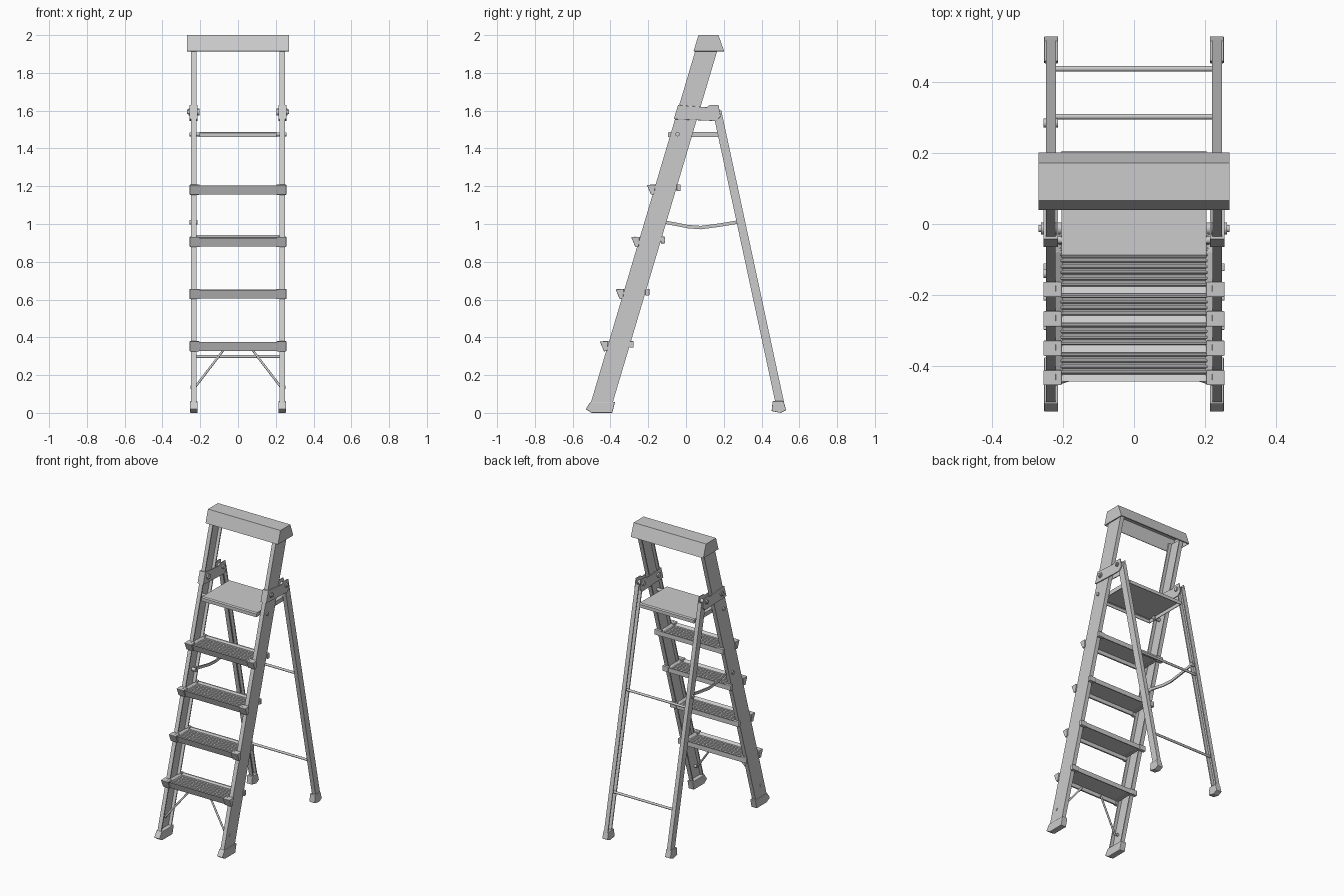
import bpy, bmesh
from mathutils import Vector

if "Cube" in bpy.data.objects:
    bpy.data.objects.remove(bpy.data.objects["Cube"])

RAKE, REAR = 0.297, 0.215          # slope of the rails and rear legs (dy/dz)


def finish(name, bm):
    bmesh.ops.recalc_face_normals(bm, faces=bm.faces)
    me = bpy.data.meshes.new(name)
    bm.to_mesh(me)
    bm.free()
    ob = bpy.data.objects.new(name, me)
    bpy.context.collection.objects.link(ob)
    return ob


def loft(name, a, b):
    """Solid between two matching point loops."""
    bm = bmesh.new()
    va, vb = [bm.verts.new(p) for p in a], [bm.verts.new(p) for p in b]
    bm.faces.new(va)
    bm.faces.new(vb)
    n = len(a)
    for i in range(n):
        j = (i + 1) % n
        bm.faces.new((va[i], va[j], vb[j], vb[i]))
    return finish(name, bm)


def prism(name, yz, x0, x1):
    return loft(name, [(x0, y, z) for y, z in yz], [(x1, y, z) for y, z in yz])


def box(name, x0, x1, y0, y1, z0, z1):
    return prism(name, [(y0, z0), (y1, z0), (y1, z1), (y0, z1)], x0, x1)


def shell(ob, t):
    """Open the underside and give the skin a thickness."""
    bm = bmesh.new()
    bm.from_mesh(ob.data)
    low = min(bm.faces, key=lambda f: f.calc_center_median().z)
    bmesh.ops.delete(bm, geom=[low], context='FACES_ONLY')
    bm.to_mesh(ob.data)
    bm.free()
    m = ob.modifiers.new("wall", 'SOLIDIFY')
    m.thickness, m.offset = t, -1


def bevel(ob, w, n=2):
    m = ob.modifiers.new("bevel", 'BEVEL')
    m.width, m.segments, m.limit_method = w, n, 'ANGLE'


def rod(name, p, q, r, sides=14):
    p, q = Vector(p), Vector(q)
    bm = bmesh.new()
    bmesh.ops.create_cone(bm, cap_ends=True, segments=sides, radius1=r, radius2=r, depth=(q - p).length)
    rot = Vector((0, 0, 1)).rotation_difference(q - p).to_matrix().to_4x4()
    rot.translation = (p + q) / 2
    bm.transform(rot)
    for f in bm.faces:
        f.smooth = len(f.verts) == 4
    return finish(name, bm)


def channel(name, s, y0, y1, z0, z1, slope, depth, t):
    """Sloped C-channel that opens towards the centre; y0, y1 are at z = 0."""
    xo, xi = s * 0.248, s * (0.248 - depth)
    sec = [(xi, y0), (xo, y0), (xo, y1), (xi, y1), (xi, y1 - t),
           (xo - s * 0.006, y1 - t), (xo - s * 0.006, y0 + t), (xi, y0 + t)]
    return loft(name, [(x, y + slope * z0, z0) for x, y in sec],
                [(x, y + slope * z1, z1) for x, y in sec])


# top cap
cap = prism("top_cap", [(0.04, 1.915), (0.066, 2.0), (0.172, 2.0), (0.202, 1.915)], -0.27, 0.27)
shell(cap, 0.008)

for s, side in ((-1, "left"), (1, "right")):
    # rails and rear legs
    channel(side + "_front_rail", s, -0.52, -0.404, 0.02, 1.96, RAKE, 0.027, 0.008)
    loft_top = 1.6
    channel(side + "_rear_leg", s, -0.527 + 1.012, 0.531, 0.02, loft_top, -REAR, 0.028, 0.007)
    # feet
    f = prism(side + "_front_foot", [(-0.531, 0.02), (-0.5, 0.0), (-0.39, 0.0), (-0.376, 0.058), (-0.506, 0.058)],
              s * 0.214, s * 0.254)
    bevel(f, 0.003)
    f = prism(side + "_rear_foot", [(0.453, 0.01), (0.5, 0.0), (0.53, 0.014), (0.517, 0.062), (0.459, 0.062)],
              s * 0.214, s * 0.254)
    bevel(f, 0.003)
    # hinge bracket: outer plate, inner plate and front wrap
    plate = [(-0.065, 1.555), (0.16, 1.545), (0.184, 1.57), (0.172, 1.63),
             (0.125, 1.63), (0.11, 1.618), (-0.042, 1.63)]
    bevel(prism(side + "_hinge_outer_plate", plate, s * 0.248, s * 0.256), 0.002)
    prism(side + "_hinge_inner_plate", plate, s * 0.214, s * 0.219)
    prism(side + "_hinge_front_wrap", [(-0.065, 1.555), (-0.056, 1.555), (-0.033, 1.63), (-0.042, 1.63)],
          s * 0.214, s * 0.256)
    # bolts
    for y, z, r in ((-0.013, 1.592, 0.017), (0.148, 1.597, 0.014)):
        rod(side + "_hinge_bolt", (s * 0.205, y, z), (s * 0.263, y, z), r)
        rod(side + "_hinge_bolt_head", (s * 0.263, y, z), (s * 0.27, y, z), r * 0.6)
    rod(side + "_platform_pin", (s * 0.19, -0.045, 1.475), (s * 0.256, -0.045, 1.475), 0.011)
    # diagonal brace under the lowest step
    rod(side + "_step_brace", (s * 0.075, -0.405, 0.335), (s * 0.228, -0.452, 0.135), 0.006)
    rod(side + "_brace_rivet", (s * 0.225, -0.44, 0.135), (s * 0.252, -0.44, 0.135), 0.009)

# platform
plat = prism("platform", [(-0.096, 1.46), (-0.096, 1.482), (-0.088, 1.488), (0.198, 1.488),
                          (0.206, 1.482), (0.206, 1.46)], -0.204, 0.204)
bm = bmesh.new()
bm.from_mesh(plat.data)
bm.to_mesh(plat.data)
bm.free()
shell(plat, 0.006)

# steps: ridged tread with a front nose and rear lip
for i in range(4):
    dz = 0.2763 * i
    dy = RAKE * dz + 0.001 * i
    top = [(-0.445, 0.374)]
    for k in range(8):
        y = -0.425 + 0.0165 * k
        top += [(y, 0.362), (y + 0.004, 0.367), (y + 0.008, 0.367), (y + 0.012, 0.362)]
    prof = top + [(-0.288, 0.376), (-0.28, 0.376), (-0.28, 0.345), (-0.286, 0.345),
                  (-0.288, 0.354), (-0.418, 0.354), (-0.418, 0.328), (-0.428, 0.328)]
    prism(f"step_{i + 1}_tread", [(y + dy, z + dz) for y, z in prof], -0.218, 0.218)
    for s in (-1, 1):
        nose = [(-0.456, 0.378), (-0.412, 0.38), (-0.416, 0.33), (-0.434, 0.325)]
        n = prism(f"step_{i + 1}_nose_cap", [(y + dy, z + dz) for y, z in nose], s * 0.204, s * 0.256)
        bevel(n, 0.003)
        b = box(f"step_{i + 1}_rear_clip", s * 0.21, s * 0.256, -0.299 + dy, -0.277 + dy, 0.345 + dz, 0.38 + dz)
        bevel(b, 0.003)
        # sloped gusset at the end of the tread
        g = [(-0.44, 0.35), (-0.285, 0.35), (-0.285, 0.368), (-0.33, 0.378), (-0.44, 0.38)]
        loft(f"step_{i + 1}_gusset", [(s * 0.221, y + dy, z + dz) for y, z in g],
             [(s * 0.2, y + dy, (z if z < 0.36 else 0.361) + dz) for y, z in g])

# rear cross bars
for n, y, z in (("lower", 0.438, 0.298), ("upper", 0.303, 0.935)):
    rod(n + "_rear_bar", (-0.244, y, z), (0.244, y, z), 0.008)

# sagging spreader arm on the left side
mid = [(-0.125, 1.012), (-0.06, 1.0), (0.01, 0.986), (0.08, 0.981), (0.17, 0.993), (0.285, 1.012)]
arm = [(y, z + 0.009) for y, z in mid] + [(y, z - 0.009) for y, z in reversed(mid)]
prism("spreader_arm", arm, -0.229, -0.221)
for y in (-0.14, 0.285):
    rod("spreader_rivet", (-0.215, y, 1.01), (-0.256, y, 1.01), 0.012)
